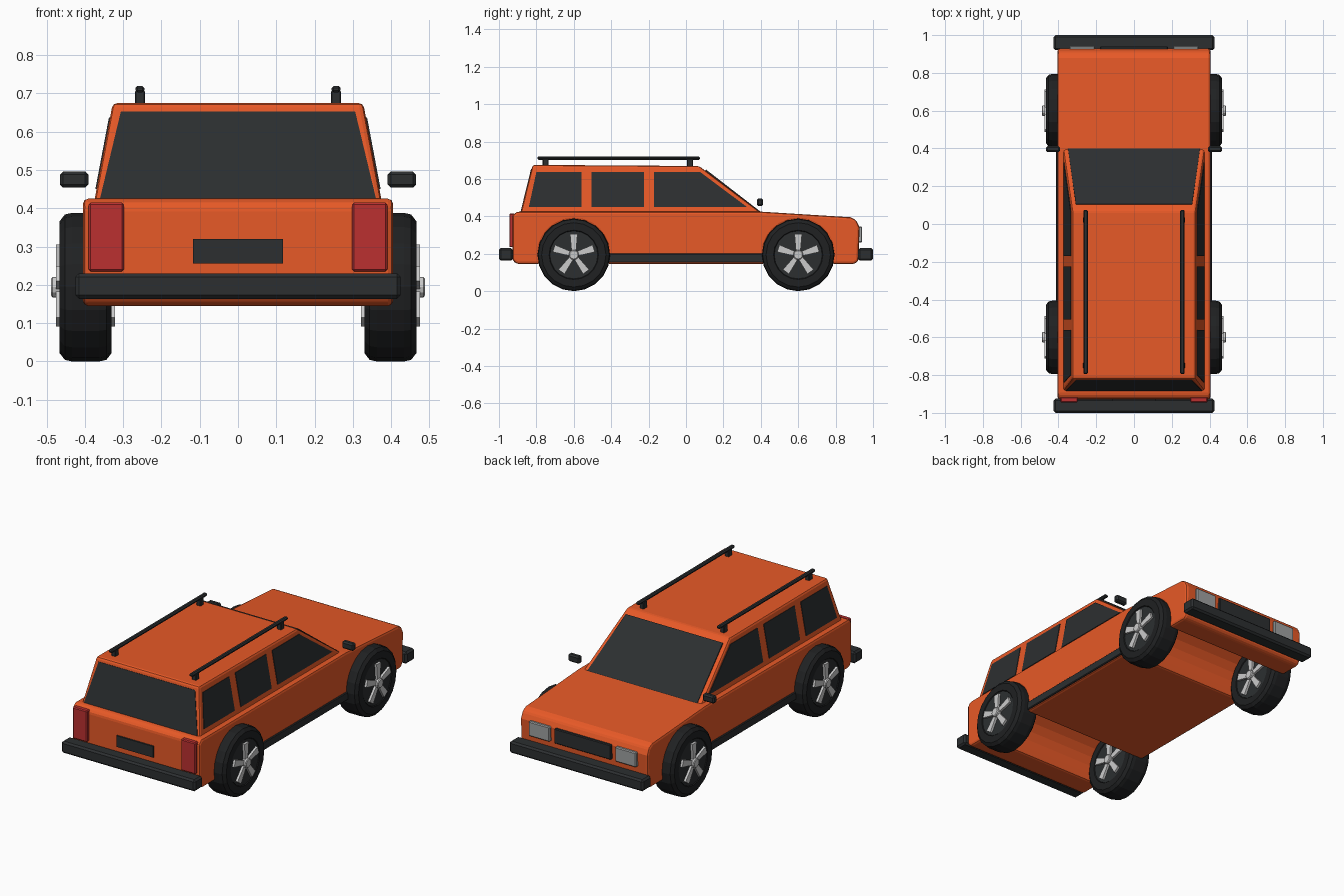
import bpy, bmesh, math
from mathutils import Vector

if "Cube" in bpy.data.objects:
    bpy.data.objects.remove(bpy.data.objects["Cube"])


def material(name, rgb):
    m = bpy.data.materials.new(name)
    m.diffuse_color = (*rgb, 1)
    m.use_nodes = True
    m.node_tree.nodes["Principled BSDF"].inputs["Base Color"].default_value = m.diffuse_color
    return m


ORANGE = material("orange_paint", (0.80, 0.10, 0.02))
DARK = material("dark_trim", (0.025, 0.028, 0.03))
TYRE = material("tyre_rubber", (0.014, 0.015, 0.016))
RED = material("red_lens", (0.50, 0.03, 0.03))
LENS = material("clear_lens", (0.35, 0.36, 0.36))
SILVER = material("silver", (0.65, 0.65, 0.62))


def finish(name, bm, mat, bevel=0, segments=1):
    bmesh.ops.recalc_face_normals(bm, faces=bm.faces[:])
    me = bpy.data.meshes.new(name)
    bm.to_mesh(me)
    bm.free()
    ob = bpy.data.objects.new(name, me)
    bpy.context.collection.objects.link(ob)
    me.materials.append(mat)
    if bevel:
        b = ob.modifiers.new("bevel", 'BEVEL')
        b.width = bevel
        b.segments = segments
        b.limit_method = 'ANGLE'
        b.angle_limit = math.radians(32)
    return ob


def prism(bm, base, offset):
    """Extrude a closed outline of points along an offset."""
    a = [bm.verts.new(p) for p in base]
    b = [bm.verts.new(Vector(p) + Vector(offset)) for p in base]
    bm.faces.new(a)
    bm.faces.new(b[::-1])
    n = len(a)
    for i in range(n):
        bm.faces.new((a[i], a[(i + 1) % n], b[(i + 1) % n], b[i]))


def box(name, x, y, z, mat, bevel=0.0):
    bm = bmesh.new()
    prism(bm, [(x[0], y[0], z[0]), (x[1], y[0], z[0]), (x[1], y[1], z[0]), (x[0], y[1], z[0])],
          (0, 0, z[1] - z[0]))
    return finish(name, bm, mat, bevel)


def panel(name, pts, outward, mat):
    """Thin pane sitting just proud of a sloped surface."""
    n = (Vector(pts[1]) - Vector(pts[0])).cross(Vector(pts[2]) - Vector(pts[0])).normalized()
    if n.dot(Vector(outward)) < 0:
        n = -n
    bm = bmesh.new()
    prism(bm, [Vector(p) - n * 0.006 for p in pts], n * 0.009)
    return finish(name, bm, mat)


# Lower body: side profile with wheel arches, extruded across
def arch(cy, r=0.185, cz=0.195, bottom=0.145):
    a0 = math.asin((bottom - cz) / r)
    n = 14
    return [(cy + r * math.cos(t), cz + r * math.sin(t))
            for t in (math.pi - a0 - (math.pi - 2 * a0) * i / n for i in range(n + 1))]


profile = [(-0.905, 0.145)] + arch(-0.6) + arch(0.6) + [
    (0.90, 0.145), (0.922, 0.16), (0.928, 0.34), (0.91, 0.38), (0.88, 0.395),
    (0.40, 0.425), (-0.905, 0.425), (-0.928, 0.405), (-0.928, 0.165)]
bm = bmesh.new()
prism(bm, [(-0.405, y, z) for y, z in profile], (0.81, 0, 0))
finish("lower_body", bm, ORANGE, 0.014, 2)

# Cabin: tapered block
Z0, Z1, W0, W1 = 0.41, 0.675, 0.377, 0.327
BACK, FRONT = (-0.885, -0.82), (0.413, 0.07)


def lerp(pair, z):
    return pair[0] + (pair[1] - pair[0]) * (z - Z0) / (Z1 - Z0)


bm = bmesh.new()
rings = []
for i, (w, z) in enumerate(((W0, Z0), (W1, Z1))):
    rings.append([bm.verts.new(p) for p in (
        (-w, BACK[i], z), (w, BACK[i], z), (w, FRONT[i], z - 0.006 * i), (-w, FRONT[i], z - 0.006 * i))])
bm.faces.new(rings[0])
bm.faces.new(rings[1])
for i in range(4):
    j = (i + 1) % 4
    bm.faces.new((rings[0][i], rings[0][j], rings[1][j], rings[1][i]))
finish("cabin", bm, ORANGE, 0.012, 2)

# Glass
ZL, ZH = 0.418, 0.648
panel("windscreen", [(-0.35, lerp(FRONT, ZL), ZL), (0.35, lerp(FRONT, ZL), ZL),
                     (0.308, lerp(FRONT, ZH), ZH), (-0.308, lerp(FRONT, ZH), ZH)], (0, 1, 1), DARK)
panel("rear_window", [(-0.362, lerp(BACK, ZL), ZL), (0.362, lerp(BACK, ZL), ZL),
                      (0.306, lerp(BACK, 0.652), 0.652), (-0.306, lerp(BACK, 0.652), 0.652)], (0, -1, 0), DARK)
SIDE_GLASS = {"rear_side_window": (-0.84, -0.56, -0.56, -0.80),
              "middle_side_window": (-0.505, -0.225, -0.225, -0.505),
              "front_side_window": (-0.17, 0.325, 0.075, -0.17)}
for s in (-1, 1):
    for name, ys in SIDE_GLASS.items():
        pts = [(s * lerp((W0, W1), z), y, z) for y, z in zip(ys, (0.45, 0.45, 0.637, 0.637))]
        panel(name, pts, (s, 0, 0), DARK)

# Bumpers, plate and grille
box("rear_bumper", (-0.425, 0.425), (-1.0, -0.925), (0.163, 0.23), DARK, 0.01)
box("front_bumper", (-0.425, 0.425), (0.92, 1.0), (0.163, 0.23), DARK, 0.01)
box("rear_plate", (-0.117, 0.117), (-0.937, -0.92), (0.256, 0.32), DARK)
box("grille", (-0.18, 0.18), (0.90, 0.94), (0.26, 0.345), DARK, 0.004)


# Wheels: lathed tyre, disc, spokes and hub, built around the x axis
def lathe(bm, prof, centre, sides):
    rows = [[bm.verts.new((centre[0] + x, centre[1] + r * math.sin(2 * math.pi * k / sides),
                           centre[2] + r * math.cos(2 * math.pi * k / sides)))
             for k in range(sides)] for x, r in prof]
    for a, b in zip(rows, rows[1:]):
        for k in range(sides):
            j = (k + 1) % sides
            bm.faces.new((a[k], a[j], b[j], b[k]))
    bm.faces.new(rows[0])
    bm.faces.new(rows[-1])


def wheel(label, cx, cy):
    c = (cx, cy, 0.194)
    half = [(0.060, 0.126), (0.068, 0.132), (0.068, 0.172), (0.054, 0.190), (0.035, 0.194)]
    bm = bmesh.new()
    lathe(bm, [(-x, r) for x, r in half] + [(x, r) for x, r in half[::-1]], c, 20)
    finish(label + "_tyre", bm, TYRE)
    bm = bmesh.new()
    lathe(bm, [(-0.064, 0.128), (0.064, 0.128)], c, 20)
    finish(label + "_disc", bm, DARK)
    bm = bmesh.new()
    for k in range(5):
        t = 2 * math.pi * k / 5
        u, v = Vector((0, math.sin(t), math.cos(t))), Vector((0, math.cos(t), -math.sin(t)))
        base = Vector(c) - Vector((0.077, 0, 0))
        prism(bm, [base + u * r + v * w for r, w in
                   ((0.018, -0.012), (0.112, -0.020), (0.112, 0.020), (0.018, 0.012))], (0.154, 0, 0))
    finish(label + "_spokes", bm, SILVER)
    bm = bmesh.new()
    lathe(bm, [(-0.09, 0.022), (-0.086, 0.027), (0.086, 0.027), (0.09, 0.022)], c, 12)
    finish(label + "_hub", bm, SILVER)


# Parts repeated on both sides
for s, side in ((-1, "left"), (1, "right")):
    def span(a, b):
        return sorted((s * a, s * b))
    box(side + "_tail_light", span(0.298, 0.39), (-0.945, -0.915), (0.235, 0.415), RED, 0.005)
    box(side + "_headlight", span(0.208, 0.342), (0.90, 0.942), (0.26, 0.345), LENS, 0.005)
    box(side + "_sill", span(0.36, 0.412), (-0.42, 0.42), (0.153, 0.20), DARK, 0.004)
    box(side + "_mirror", span(0.391, 0.465), (0.38, 0.412), (0.454, 0.496), DARK, 0.008)
    box(side + "_roof_rail", span(0.244, 0.268), (-0.795, 0.075), (0.702, 0.72), DARK, 0.006)
    for y in (-0.75, 0.022):
        box(side + "_rail_post", span(0.243, 0.269), (y - 0.016, y + 0.016), (0.665, 0.708), DARK, 0.003)
    wheel("rear_" + side + "_wheel", s * 0.398, -0.6)
    wheel("front_" + side + "_wheel", s * 0.398, 0.6)
